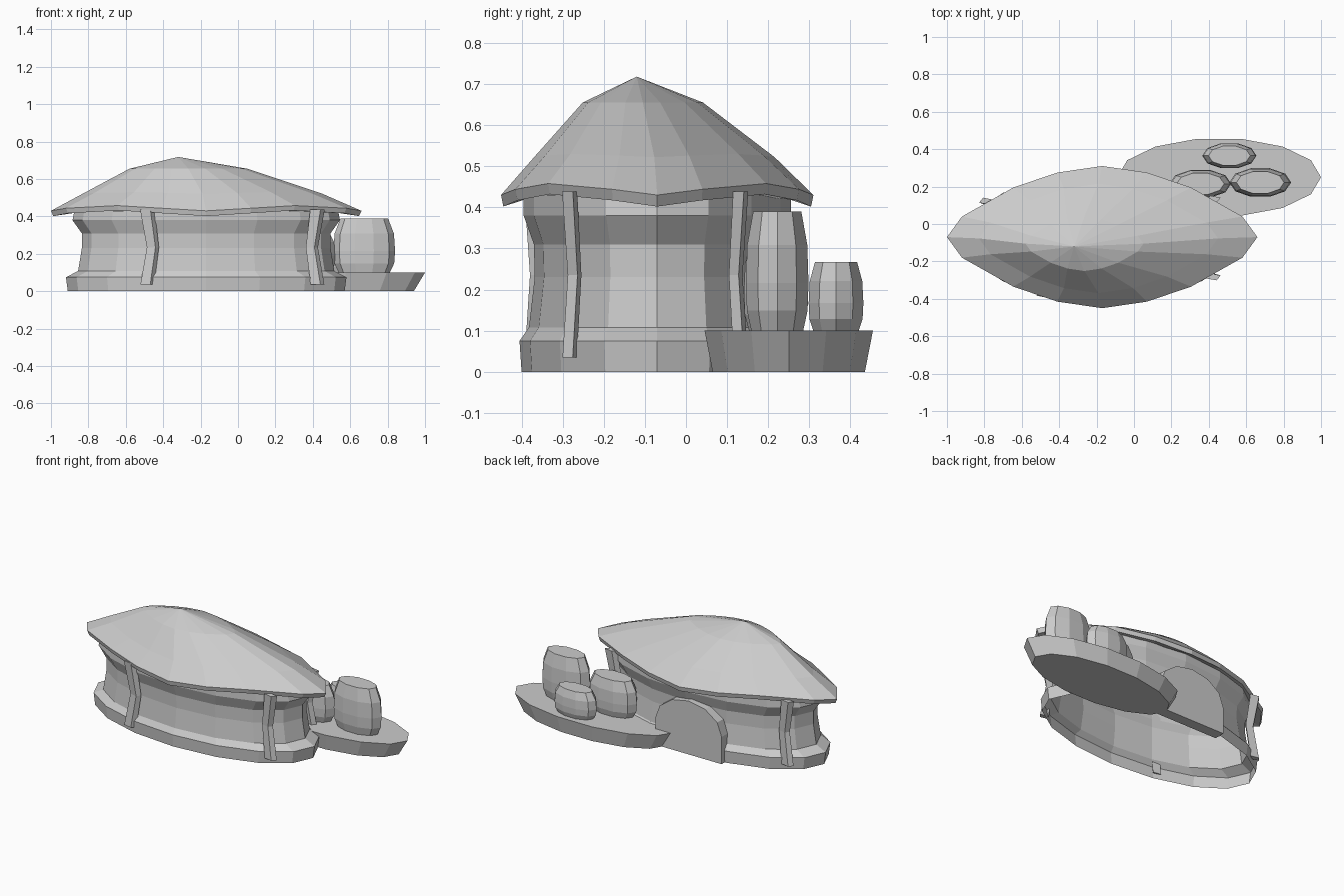
import bpy
import bmesh
from math import cos, sin, pi

cube = bpy.data.objects.get("Cube")
if cube:
    bpy.data.objects.remove(cube)

grey = bpy.data.materials.new("plain grey")
grey.use_nodes = True
grey.diffuse_color = (0.6, 0.6, 0.6, 1)
grey.node_tree.nodes["Principled BSDF"].inputs["Base Color"].default_value = (0.6, 0.6, 0.6, 1)

HUT_X, HUT_Y = -0.17, -0.07


def ring(cx, cy, z, rx, ry, sides, turn=0.0):
    """Points of one horizontal ellipse."""
    step = 2 * pi / sides
    return [(cx + rx * cos(i * step + turn), cy + ry * sin(i * step + turn), z)
            for i in range(sides)]


def loft(name, rings, cap_start=True, cap_end=True):
    """Skin a list of rings, lowest first; a one-point ring makes a tip."""
    bm = bmesh.new()
    loops = [[bm.verts.new(p) for p in r] for r in rings]
    for a, b in zip(loops, loops[1:]):
        n = len(a)
        for i in range(n):
            j = (i + 1) % n
            if len(b) == 1:
                bm.faces.new((a[i], a[j], b[0]))
            else:
                bm.faces.new((a[i], a[j], b[j], b[i]))
    if cap_start:
        bm.faces.new(loops[0][::-1])
    if cap_end and len(loops[-1]) > 1:
        bm.faces.new(loops[-1])
    bmesh.ops.recalc_face_normals(bm, faces=bm.faces)
    mesh = bpy.data.meshes.new(name)
    bm.to_mesh(mesh)
    bm.free()
    mesh.materials.append(grey)
    obj = bpy.data.objects.new(name, mesh)
    bpy.context.collection.objects.link(obj)
    return obj


# Hut wall with stepped foot and flared top, open underneath
wall_profile = [(0, 0.74, 0.33), (0.075, 0.75, 0.335), (0.108, 0.685, 0.312),
                (0.23, 0.665, 0.298), (0.31, 0.665, 0.3),
                (0.38, 0.715, 0.325), (0.43, 0.705, 0.325)]
loft("hut_wall", [ring(HUT_X, HUT_Y, z, rx, ry, 16) for z, rx, ry in wall_profile],
     cap_start=False, cap_end=False)

# Leaf-shaped roof outline, mirrored from one quarter
quarter = [(0.83, 0), (0.75, 0.11), (0.475, 0.265), (0.24, 0.345), (0, 0.38)]
half = quarter + [(-x, y) for x, y in quarter[-2::-1]]
outline = half + [(x, -y) for x, y in half[-2:0:-1]]


def roof_ring(cx, cy, z, sx, sy, wave=0.0):
    return [(cx + x * sx, cy + y * sy, z + wave * sin(i * pi / 4) ** 2)
            for i, (x, y) in enumerate(outline)]


# Roof with wavy eave and off-centre peak
loft("roof", [
    roof_ring(HUT_X, HUT_Y, 0.43, 0.84, 0.84),
    roof_ring(HUT_X, HUT_Y, 0.402, 0.985, 0.985, 0.03),
    roof_ring(HUT_X, HUT_Y, 0.43, 1, 1, 0.028),
    roof_ring(-0.19, -0.077, 0.522, 0.77, 0.77, 0.008),
    roof_ring(-0.265, -0.105, 0.655, 0.38, 0.385),
    [(-0.32, -0.12, 0.718)],
])

# Bent posts, kinked towards the middle of the hut
posts = {"front_left_post": (0.425, -0.283), "front_right_post": (-0.485, -0.375),
         "back_left_post": (0.425, 0.133), "back_right_post": (-0.79, 0.122)}
for name, (x, y) in posts.items():
    kx = 0.03 if x < HUT_X else -0.03
    ky = 0.012 if y < HUT_Y else -0.012
    loft(name, [ring(x, y, 0.035, 0.04, 0.019, 4, 0.4),
                ring(x + kx, y + ky, 0.235, 0.035, 0.018, 4, 0.4),
                ring(x, y, 0.438, 0.042, 0.02, 4, 0.4)])

# Arched door slab on the back
arch = [(0.23, 0)] + [(0.23 * cos(i * pi / 6), 0.17 + 0.165 * sin(i * pi / 6))
                      for i in range(7)] + [(-0.23, 0)]
loft("door_slab", [[(x - 0.205, y, z) for x, z in arch] for y in (0.2, 0.268)])

# Oval platform beside the hut
loft("platform", [ring(0.455, 0.25, 0, 0.485, 0.19, 14),
                  ring(0.455, 0.25, 0.1, 0.545, 0.21, 14)])

# Storage pots on the platform
pots = {"tall_pot": (0.675, 0.222, 0.165, 0.08, 0.29),
        "middle_pot": (0.355, 0.215, 0.165, 0.078, 0.225),
        "small_pot": (0.51, 0.365, 0.145, 0.07, 0.167)}
pot_profile = [(0, 0.83), (0.17, 0.97), (0.4, 1), (0.72, 0.96), (1, 0.77)]
for name, (x, y, rx, ry, height) in pots.items():
    loft(name, [ring(x, y, 0.1 + t * height, rx * s, ry * s, 10)
                for t, s in pot_profile])
